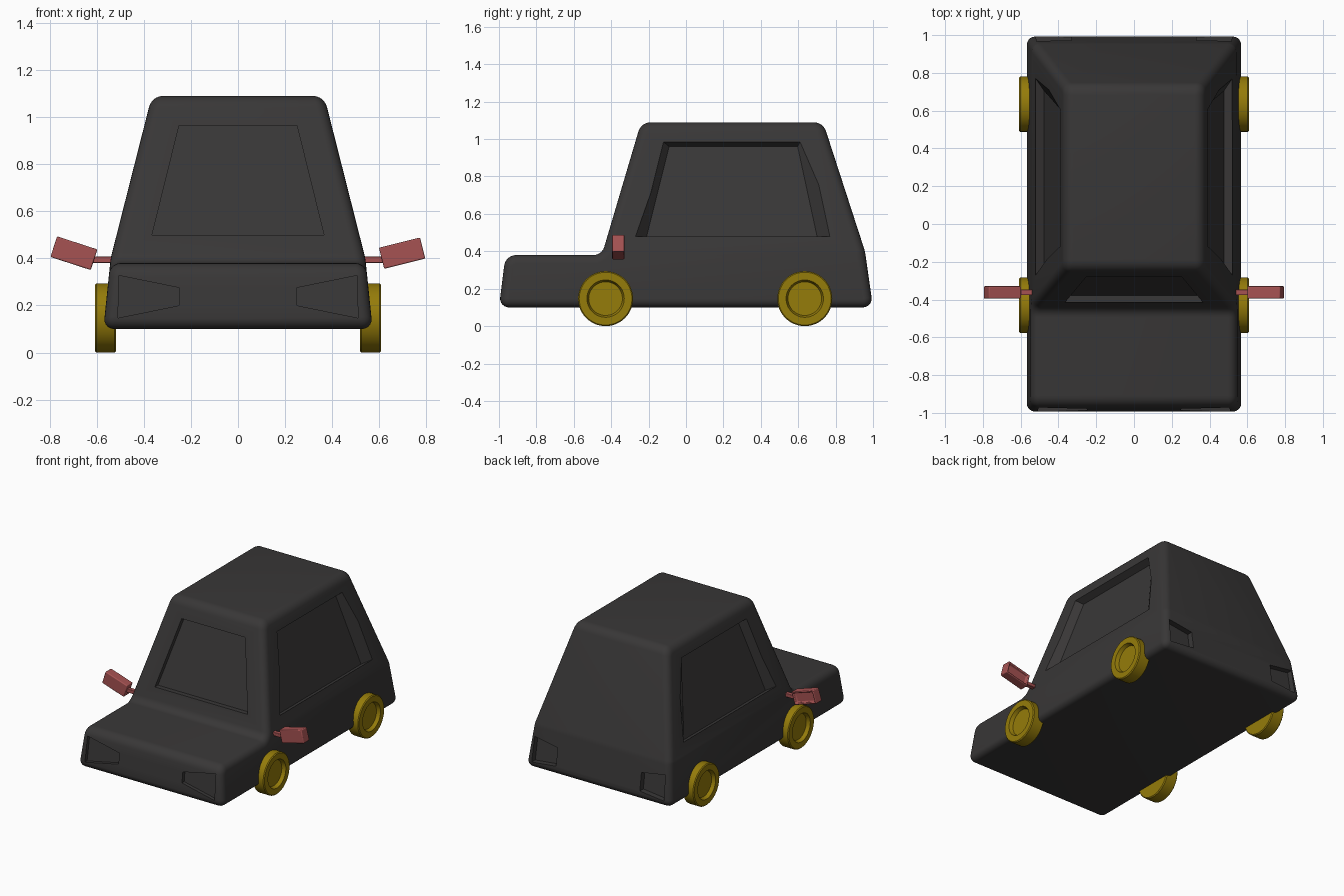
import bpy, bmesh
from math import sin, cos, tan, pi, radians
from mathutils import Vector

if "Cube" in bpy.data.objects:
    bpy.data.objects.remove(bpy.data.objects["Cube"])


def material(name, color):
    m = bpy.data.materials.new(name)
    m.diffuse_color = (*color, 1)
    m.use_nodes = True
    m.node_tree.nodes["Principled BSDF"].inputs["Base Color"].default_value = m.diffuse_color
    return m


DARK = material("dark_paint", (0.04, 0.038, 0.038))
GOLD = material("gold", (0.30, 0.20, 0.003))
RED = material("red", (0.38, 0.085, 0.085))


def finish(bm, name, mat=None):
    bmesh.ops.recalc_face_normals(bm, faces=bm.faces)
    me = bpy.data.meshes.new(name)
    bm.to_mesh(me)
    bm.free()
    ob = bpy.data.objects.new(name, me)
    bpy.context.collection.objects.link(ob)
    if mat:
        me.materials.append(mat)
    return ob


def smooth(ob):
    bpy.ops.object.select_all(action='DESELECT')
    bpy.context.view_layer.objects.active = ob
    ob.select_set(True)
    bpy.ops.object.shade_smooth_by_angle(angle=radians(30))


def rounded(corners, k):
    """Rounded outline as (point, outward normal) pairs; corners run counterclockwise."""
    out, n = [], len(corners)
    for i, (y, z, r) in enumerate(corners):
        p = Vector((y, z))
        d0 = (p - Vector(corners[i - 1][:2])).normalized()
        d1 = (Vector(corners[(i + 1) % n][:2]) - p).normalized()
        turn = -d0.angle_signed(d1)
        s = 1 if turn > 0 else -1
        start = p - d0 * r * tan(abs(turn) / 2)
        n0 = Vector((d0.y, -d0.x))
        centre = start - n0 * r * s
        for j in range(k + 1):
            a = turn * j / k
            nn = Vector((n0.x * cos(a) - n0.y * sin(a), n0.x * sin(a) + n0.y * cos(a)))
            out.append((centre + nn * r * s, nn))
    return out


def half_width(z):
    if z < 0.4:
        return 0.572 - (z - 0.1) * 0.1033
    return 0.541 - (z - 0.4) * 0.2536


# Body: rounded side profile lofted across the width with rounded rims
K, R, STEPS = 6, 0.045, 5
profile = rounded([(-1, 0.1, 0.047), (1, 0.1, 0.047), (0.957, 0.4, 0.2), (0.733, 1.09, 0.07),
                   (-0.24, 1.09, 0.07), (-0.45, 0.38, 0.06), (-0.965, 0.38, 0.065)], K)
bm = bmesh.new()
rims = [(-1, i * pi / 2 / STEPS) for i in range(STEPS + 1)]
rims += [(1, a) for _, a in reversed(rims)]
loops = []
for side, a in rims:
    loop = []
    for p, nrm in profile:
        q = p - nrm * R * (1 - sin(a))
        loop.append(bm.verts.new((side * (half_width(q.y) - R * (1 - cos(a))), q.x, q.y)))
    loops.append(loop)
N = len(profile)
for a, b in zip(loops, loops[1:]):
    for i in range(N):
        j = (i + 1) % N
        bm.faces.new((a[i], a[j], b[j], b[i]))
lo, hi = 2 * (K + 1) + K // 2, 5 * (K + 1)
for loop in (loops[0], loops[-1]):
    bm.faces.new(loop[lo:hi + 1])
    bm.faces.new(loop[hi:] + loop[:lo + 1])
body = finish(bm, "car_body", DARK)

# Recess cutters: windows and lamps
bm = bmesh.new()


def recess(outer, inner):
    inn = [Vector(p) for p in inner]
    out = [Vector(p) + (Vector(p) - q) * 1.2 for p, q in zip(outer, inn)]
    a = [bm.verts.new(p) for p in out]
    b = [bm.verts.new(p) for p in inn]
    bm.faces.new(a)
    bm.faces.new(b[::-1])
    for i in range(4):
        j = (i + 1) % 4
        bm.faces.new((a[i], b[i], b[j], a[j]))


def straight(points, surface, depth):
    outer = [(x, surface(z), z) for x, z in points]
    recess(outer, [(x, y + depth, z) for x, y, z in outer])


straight([(-0.365, 0.5), (0.365, 0.5), (0.25, 0.965), (-0.25, 0.965)],
         lambda z: -0.45 + 0.296 * (z - 0.38), 0.035)
for s in (-1, 1):
    recess([(s * half_width(z), y, z) for y, z in
            ((-0.27, 0.48), (0.77, 0.48), (0.61, 0.985), (-0.12, 0.985))],
           [(s * (half_width(z) - 0.05), y, z) for y, z in
            ((-0.215, 0.46), (0.705, 0.46), (0.597, 0.96), (-0.09, 0.96))])
    straight([(s * 0.25, 0.2), (s * 0.51, 0.147), (s * 0.505, 0.327), (s * 0.25, 0.275)],
             lambda z: -1 + 0.125 * (z - 0.1), 0.025)
    straight([(s * 0.33, 0.165), (s * 0.52, 0.145), (s * 0.515, 0.32), (s * 0.33, 0.29)],
             lambda z: 1 - 0.143 * (z - 0.1), -0.04)
cutter = finish(bm, "recess_cutter")
cutter.hide_render = True
mod = body.modifiers.new("recesses", 'BOOLEAN')
mod.operation, mod.solver, mod.object = 'DIFFERENCE', 'EXACT', cutter
bpy.context.view_layer.objects.active = body
bpy.ops.object.modifier_apply(modifier=mod.name)
bpy.data.objects.remove(cutter)
smooth(body)


# Wheels: lathed around the axle, with a recessed hub
def wheel(name, y):
    r, seg = 0.147, 48
    section = [(r - 0.006, 0.518), (r, 0.524), (r, 0.602), (r - 0.006, 0.608),
               (0.1, 0.608), (0.09, 0.583)]
    bm = bmesh.new()
    rings = [[bm.verts.new((x, rad * cos(2 * pi * i / seg), rad * sin(2 * pi * i / seg)))
              for i in range(seg)] for rad, x in section]
    for a, b in zip(rings, rings[1:]):
        for i in range(seg):
            j = (i + 1) % seg
            bm.faces.new((a[i], a[j], b[j], b[i]))
    bm.faces.new(rings[0])
    bm.faces.new(rings[-1])
    ob = finish(bm, name, GOLD)
    ob.location = (0, y, r)
    smooth(ob)
    ob.modifiers.new("mirror", 'MIRROR')


wheel("front_wheels", -0.43)
wheel("rear_wheels", 0.635)


# Wing mirrors: tilted housing with a recessed glass, on a thin stem
def box(name, size, loc, tilt=0, glass=False, bevel=0.004):
    bm = bmesh.new()
    bmesh.ops.create_cube(bm, size=1)
    bmesh.ops.scale(bm, vec=size, verts=bm.verts)
    if glass:
        for t, d in ((0.016, 0), (0.004, -0.02)):
            back = max(bm.faces, key=lambda f: f.normal.y * 10 + f.calc_center_median().y
                       - abs(f.calc_center_median().x) * 50 - abs(f.calc_center_median().z) * 50)
            bmesh.ops.inset_individual(bm, faces=[back], thickness=t, depth=d)
            bm.normal_update()
    ob = finish(bm, name, RED)
    ob.location = loc
    ob.rotation_euler.y = radians(tilt)
    b = ob.modifiers.new("bevel", 'BEVEL')
    b.width, b.segments = bevel, 3
    smooth(ob)


for s, side, tilt in ((1, "right", -14), (-1, "left", 18)):
    box(side + "_mirror", (0.18, 0.065, 0.092), (s * 0.697, -0.362, 0.422), tilt, True, 0.013)
    box(side + "_mirror_stem", (0.10, 0.03, 0.026), (s * 0.575, -0.362, 0.394))
